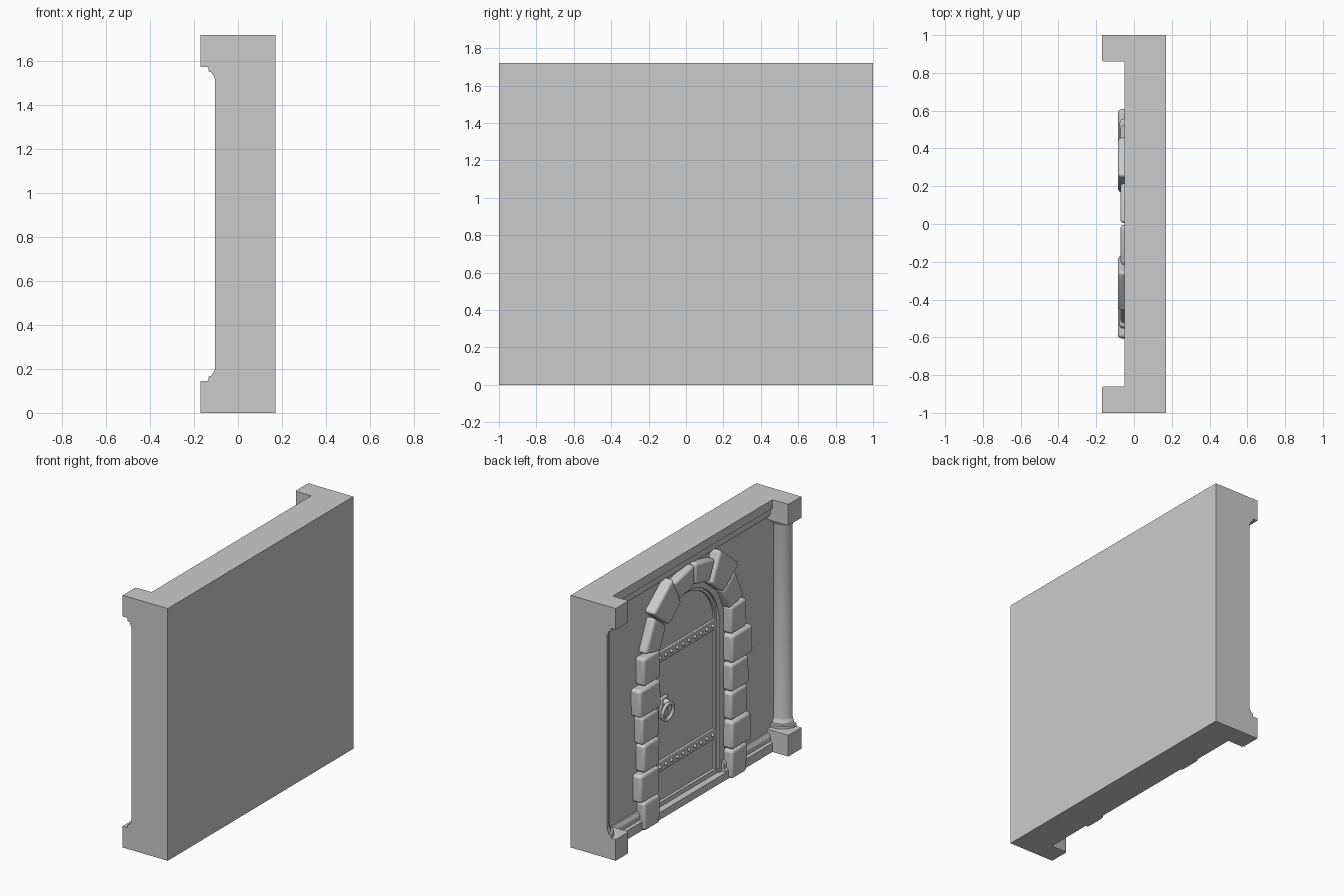
import bpy, bmesh, math, random
from mathutils import Vector, Matrix

if "Cube" in bpy.data.objects:
    bpy.data.objects.remove(bpy.data.objects["Cube"])

random.seed(4)
ARCH_Z = 1.08          # springing centre of the door arch


def prism(bm, pts, axis, lo, hi):
    """Extrude a 2D outline: axis 'y' takes (x,z) points, axis 'x' takes (y,z)."""
    def co(p, t):
        return (p[0], t, p[1]) if axis == 'y' else (t, p[0], p[1])
    a = [bm.verts.new(co(p, lo)) for p in pts]
    b = [bm.verts.new(co(p, hi)) for p in pts]
    n = len(pts)
    bm.faces.new(a)
    bm.faces.new(b[::-1])
    for i in range(n):
        j = (i + 1) % n
        bm.faces.new((a[j], a[i], b[i], b[j]))


def finish(bm, name, bevel=0, segs=2, smooth=True, mirror=False):
    bmesh.ops.recalc_face_normals(bm, faces=bm.faces)
    me = bpy.data.meshes.new(name)
    bm.to_mesh(me)
    bm.free()
    ob = bpy.data.objects.new(name, me)
    bpy.context.collection.objects.link(ob)
    bpy.ops.object.select_all(action='DESELECT')
    ob.select_set(True)
    bpy.context.view_layer.objects.active = ob
    if smooth:
        bpy.ops.object.shade_smooth_by_angle(angle=math.radians(35))
    if bevel:
        m = ob.modifiers.new("bevel", 'BEVEL')
        m.width, m.segments, m.limit_method = bevel, segs, 'ANGLE'
    if mirror:
        m = ob.modifiers.new("mirror", 'MIRROR')
        m.use_axis = (False, True, False)
    return ob


def box(bm, x0, x1, y0, y1, z0, z1):
    prism(bm, [(y0, z0), (y1, z0), (y1, z1), (y0, z1)], 'x', x0, x1)


def arc(r, a0=0, a1=180, n=24):
    out = []
    for i in range(n + 1):
        a = math.radians(a0 + (a1 - a0) * i / n)
        out.append((r * math.cos(a), ARCH_Z + r * math.sin(a)))
    return out


# Wall with stepped skirting and cornice, swept along y
low = [(-.05, 0), (-.05, .06), (-.035, .07), (-.035, .1), (-.02, .125), (-.01, .125)]
profile = [(.17, 0)] + low + [(x, 1.72 - z) for x, z in reversed(low)] + [(.17, 1.72)]
bm = bmesh.new()
prism(bm, profile, 'y', -1, 1)
wall = finish(bm, "wall", smooth=False)

# Arched door recess
bm = bmesh.new()
prism(bm, [(.36, .05)] + arc(.36) + [(-.36, .05)], 'x', -.2, .015)
cutter = finish(bm, "door_cutter", smooth=False)
cutter.hide_render = True
cutter.hide_viewport = True
m = wall.modifiers.new("recess", 'BOOLEAN')
m.object, m.operation, m.solver = cutter, 'DIFFERENCE', 'EXACT'

# Stepped door frame and bottom rail
bm = bmesh.new()
for r, x in ((.315, .002), (.335, -.015)):
    prism(bm, [(.4, .05)] + arc(.4) + [(-.4, .05), (-r, .05)] + arc(r)[::-1] + [(r, .05)], 'x', x, .03)
box(bm, -.005, .03, -.33, .33, .04, .08)
finish(bm, "door_frame")

# Jamb stones and arch stones
bm = bmesh.new()
widths = [.55, .585, .56, .57, .605, .555]
step = 1.18 / 6
gap = .004


def wob(s=.007):
    return random.uniform(-s, s)


for s in (1, -1):
    for i, w in enumerate(widths):
        z0, z1 = i * step + gap, (i + 1) * step - gap
        inner = .385 + wob()
        if i == 0:
            z0 = 0
        prism(bm, [(s * inner, z0), (s * (w + wob()), z0),
                   (s * (w + wob()), z1), (s * (inner + wob(.004)), z1)],
              'x', -.08 - wob(.006), 0)
    for a0, a1, r0, r1, d in ((12, 38, .385, .545, .072), (38, 65, .375, .595, .085), (65, 90, .39, .535, .072)):
        q = []
        for r, a in ((r0, a0 + .6), (r1, a0 + .5), (r1, a1 - .5), (r0, a1 - .6)):
            t = math.radians(a)
            q.append((s * r * math.cos(t), ARCH_Z + r * math.sin(t)))
        prism(bm, q, 'x', -d, 0)
finish(bm, "door_surround_stones", bevel=.02, segs=4)

# Hinge straps with rivets
bm = bmesh.new()
for z in (.32, 1.065):
    box(bm, 0, .03, -.315, .315, z - .035, z + .035)
finish(bm, "hinge_straps", bevel=.004)
bm = bmesh.new()
for z in (.32, 1.065):
    for i in range(10):
        y = -.285 + i * .57 / 9
        bmesh.ops.create_uvsphere(bm, u_segments=12, v_segments=8, radius=.013,
                                  matrix=Matrix.Translation((0, y, z)))
finish(bm, "strap_rivets")

# Ring handle, back plate and knob
bm = bmesh.new()
box(bm, -.002, .03, .19, .27, .64, .78)
finish(bm, "handle_plate", bevel=.008)
bm = bmesh.new()
bmesh.ops.create_uvsphere(bm, u_segments=16, v_segments=10, radius=.024,
                          matrix=Matrix.Translation((-.012, .23, .745)))
finish(bm, "handle_knob")
bpy.ops.mesh.primitive_torus_add(major_radius=.058, minor_radius=.011, major_segments=32, minor_segments=10,
                                 location=(-.024, .23, .685), rotation=(0, math.radians(84), 0))
bpy.context.object.name = "handle_ring"
bpy.ops.object.shade_smooth()

# Half columns at both ends of the wall: turned shaft on the end plane
bm = bmesh.new()
foot = [(.105, .14), (.105, .162), (.1, .168), (.087, .17), (.085, .182), (.078, .19), (.075, .205)]
turned = foot + [(r, 1.72 - z) for r, z in reversed(foot)]
cx, n = -.03, 20
rings = []
for r, z in turned:
    rings.append([bm.verts.new((cx + r * math.cos(math.pi * i / n), 1 - r * math.sin(math.pi * i / n), z))
                  for i in range(n + 1)])
for a, b in zip(rings, rings[1:]):
    for i in range(n):
        bm.faces.new((a[i], a[i + 1], b[i + 1], b[i]))
bm.faces.new(rings[0])
bm.faces.new(rings[-1])
bm.faces.new([r[0] for r in rings] + [r[-1] for r in reversed(rings)])
finish(bm, "column_shafts", mirror=True)

# Square plinths and capital blocks, with the exposed corner edges rounded
bm = bmesh.new()
for z0, z1 in ((0, .145), (1.575, 1.72)):
    c = .01
    prism_pts = [(.1, 1), (-.17, 1), (-.17, .86 + c), (-.17 + c * .3, .86 + c * .3), (-.17 + c, .86), (.1, .86)]
    lo = [bm.verts.new((x, y, z0)) for x, y in prism_pts]
    hi = [bm.verts.new((x, y, z1)) for x, y in prism_pts]
    bm.faces.new(lo)
    bm.faces.new(hi[::-1])
    for i in range(6):
        j = (i + 1) % 6
        bm.faces.new((lo[i], lo[j], hi[j], hi[i]))
finish(bm, "column_blocks", mirror=True)
